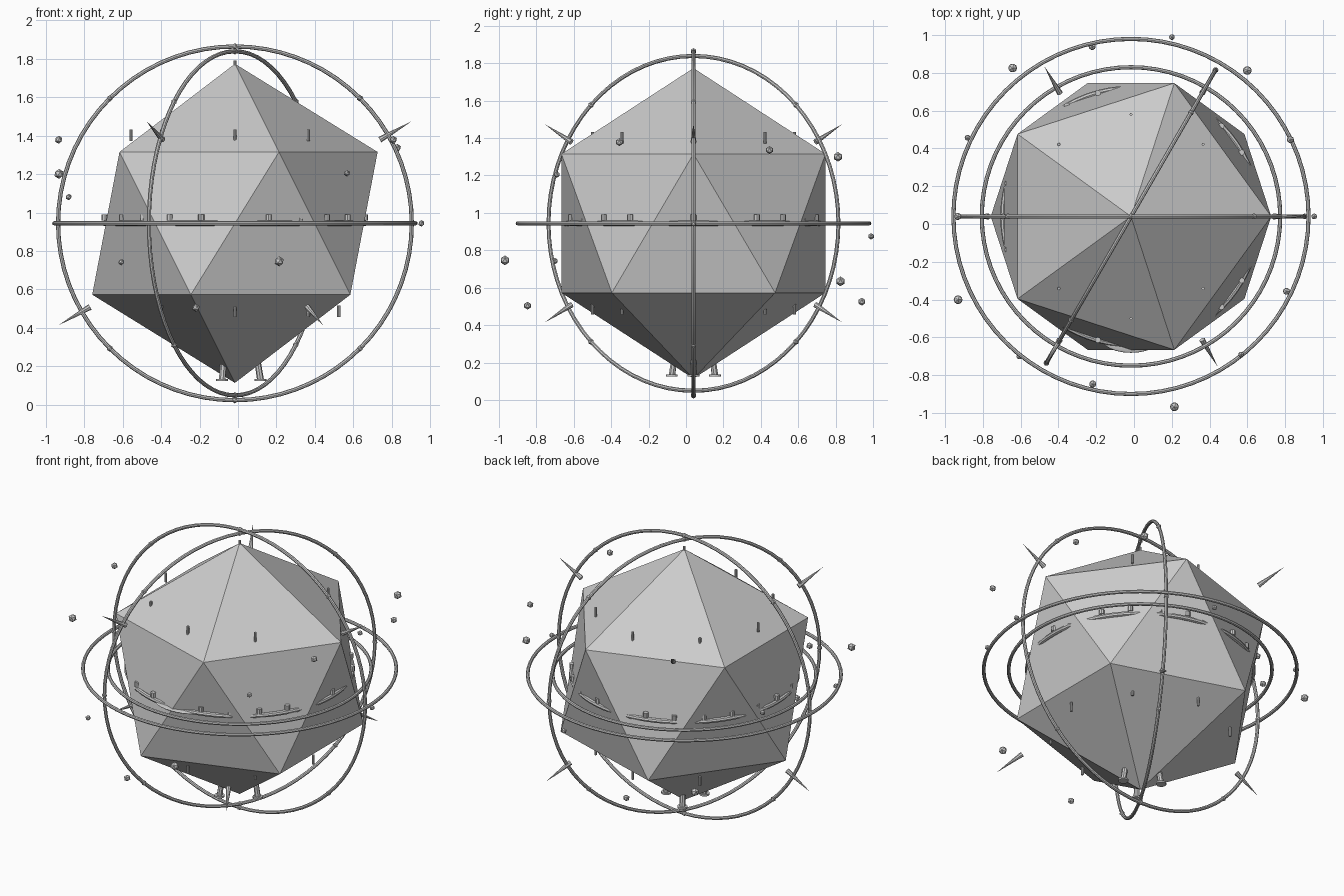
import bpy
from math import sin, cos, pi, radians
from mathutils import Vector

if "Cube" in bpy.data.objects:
    bpy.data.objects.remove(bpy.data.objects["Cube"])

C = Vector((-0.016, 0.04, 0.944))   # common centre of body and rings


def polar(r, a, z=0.0):
    return C + Vector((r * cos(a), r * sin(a), z))


def finish(name, scale=None, smooth=False):
    o = bpy.context.object
    o.name = name
    if scale:
        o.scale = scale
    if smooth:
        bpy.ops.object.shade_smooth_by_angle()
    return o


def ring(name, major, minor, rot=(0, 0, 0), z=0.0):
    bpy.ops.mesh.primitive_torus_add(major_radius=major, minor_radius=minor,
                                     major_segments=72, minor_segments=8,
                                     location=C + Vector((0, 0, z)), rotation=rot)
    return finish(name, smooth=True)


def ball(name, loc, r):
    bpy.ops.mesh.primitive_ico_sphere_add(subdivisions=1, radius=r, location=loc)
    return finish(name)


def rod(name, a, b, r1, r2, sides=8):
    d = b - a
    bpy.ops.mesh.primitive_cone_add(vertices=sides, radius1=r1, radius2=r2,
                                    depth=d.length, location=(a + b) / 2,
                                    rotation=d.to_track_quat('Z', 'Y').to_euler())
    return finish(name)


UP = Vector((0, 0, 1))

# Faceted core
ball("core_body", C, 0.83)

# Horizontal rings, and the band that breaks through the core faces
ring("outer_horizontal_ring", 0.94, 0.011)
ring("inner_horizontal_ring", 0.79, 0.011)
ring("equator_band", 0.677, 0.015)

# Flattened front plate of the band
bpy.ops.mesh.primitive_uv_sphere_add(segments=24, ring_count=10, radius=1,
                                     location=C + Vector((0, -0.642, -0.004)))
finish("front_plate", (0.16, 0.08, 0.012), True)

# Vertical rings with beads
for name, R, turn in (("side_ring", 0.92, 0), ("diagonal_ring", 0.895, radians(60))):
    ring(name, R, 0.011, (pi / 2, 0, turn))
    for k in range(8):
        t = k * pi / 4
        ball(name + "_bead", polar(R * cos(t), turn, R * sin(t)), 0.017)

# Studs around the equator band
for k in range(24):
    p = polar(0.677, k * pi / 12, 0.03)
    rod("band_stud", p - UP * 0.016, p + UP * 0.016, 0.016, 0.016)

# Upright pins above and below, plus one at the apex
for k in range(8):
    for s in (1, -1):
        p = polar(0.54, k * pi / 4, s * 0.458)
        rod("pin", p - UP * 0.03, p + UP * 0.03, 0.008, 0.008)
rod("apex_pin", C + UP * 0.79, C + UP * 0.848, 0.008, 0.008)

# Outward spikes, three above and three below
for k in range(6):
    s = 1 if k % 2 == 0 else -1
    a = k * pi / 3
    d = Vector((cos(a) * cos(pi / 6), sin(a) * cos(pi / 6), s * 0.5))
    rod("spike", C + d * 0.87, C + d * 1.06, 0.016, 0.0)

# Three short legs with foot pads
for k in range(3):
    a = k * 2 * pi / 3
    foot = polar(0.133, a, -0.815)
    rod("leg", foot, polar(0.115, a, -0.70), 0.018, 0.016)
    rod("foot_pad", foot - UP * 0.005, foot + UP * 0.006, 0.031, 0.031, 12)

# Floating balls on a wavy orbit
orbit = [0.97, 0.937, 0.988, 0.974, 0.923, 1.005, 0.96,
         0.917, 1.016, 0.948, 0.91, 1.034, 0.935, 0.914]
for i, r in enumerate(orbit):
    ball("floating_ball", polar(r, i * 2 * pi / 14, 0.44 * sin(1.1 * i)),
         (0.017, 0.021, 0.026)[i % 3])
